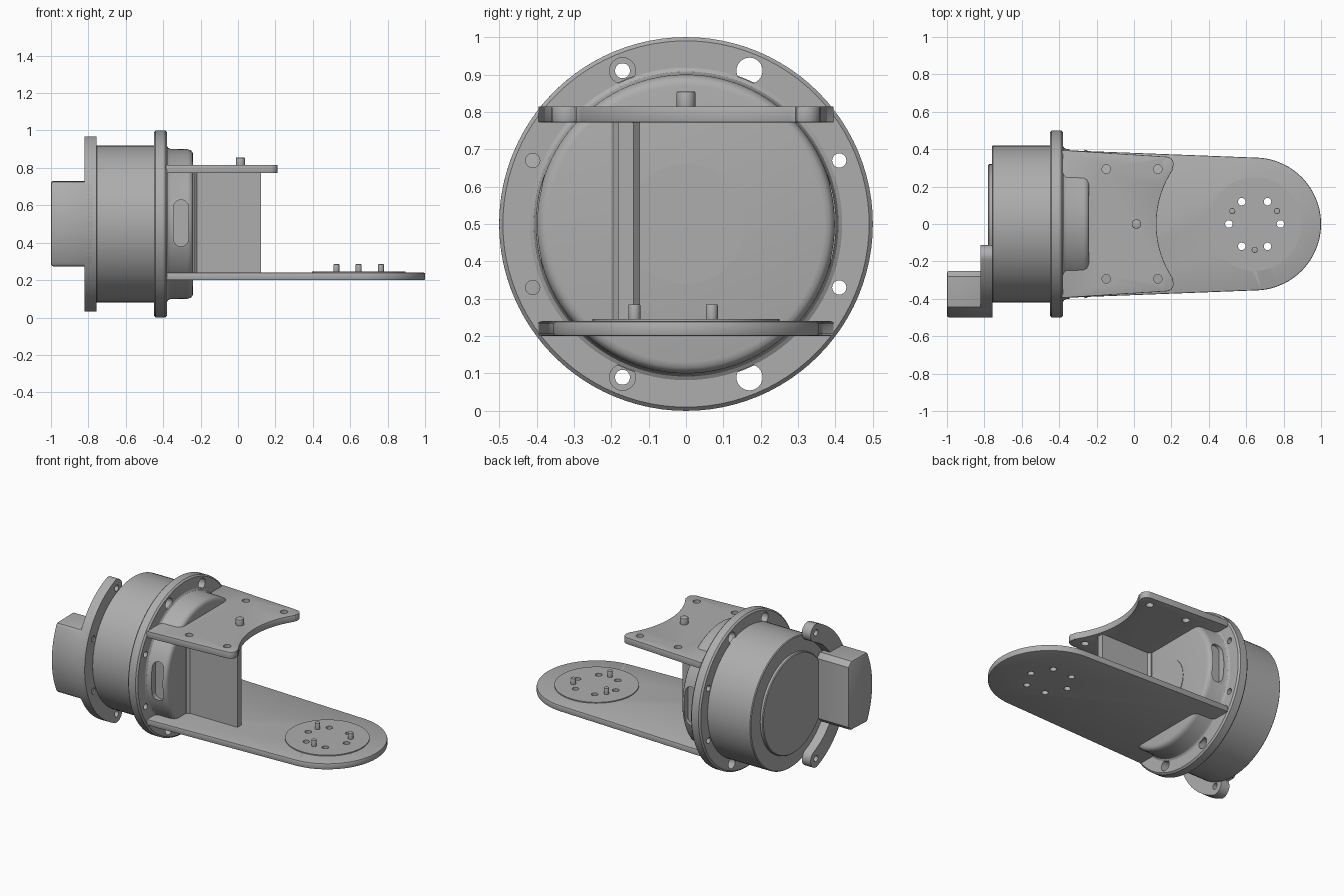
import bpy, bmesh
from math import radians, cos, sin, pi

old = bpy.data.objects.get("Cube")
if old:
    bpy.data.objects.remove(old, do_unlink=True)

AXIS_Z = 0.5      # height of the main motor axis
HUB_X = 0.645     # centre of the rounded end of the long arm

grey = bpy.data.materials.new("machined grey")
grey.use_nodes = True
COLOUR = (0.42, 0.42, 0.42, 1)
grey.diffuse_color = COLOUR
grey.node_tree.nodes["Principled BSDF"].inputs["Base Color"].default_value = COLOUR


def activate(ob):
    bpy.ops.object.select_all(action='DESELECT')
    ob.select_set(True)
    bpy.context.view_layer.objects.active = ob


def finish(bm, name):
    bmesh.ops.remove_doubles(bm, verts=bm.verts, dist=1e-5)
    bmesh.ops.recalc_face_normals(bm, faces=bm.faces)
    mesh = bpy.data.meshes.new(name)
    bm.to_mesh(mesh)
    bm.free()
    mesh.materials.append(grey)
    ob = bpy.data.objects.new(name, mesh)
    bpy.context.collection.objects.link(ob)
    return ob


def arc(cx, cy, r, start, end, steps=24):
    angles = [radians(start + (end - start) * i / steps) for i in range(steps + 1)]
    return [(cx + r * cos(a), cy + r * sin(a)) for a in angles]


def prism(name, outline, axis, lo, hi):
    """Extrude a 2D outline along an axis."""
    place = {'X': lambda a, b: (lo, a, b),
             'Y': lambda a, b: (a, lo, b),
             'Z': lambda a, b: (a, b, lo)}[axis]
    bm = bmesh.new()
    face = bm.faces.new([bm.verts.new(place(a, b)) for a, b in outline])
    out = bmesh.ops.extrude_face_region(bm, geom=[face])
    move = [hi - lo if axis == k else 0 for k in 'XYZ']
    verts = [g for g in out['geom'] if isinstance(g, bmesh.types.BMVert)]
    bmesh.ops.translate(bm, verts=verts, vec=move)
    return finish(bm, name)


def rod(name, a, b, r, axis, lo, hi, sides=24):
    return prism(name, arc(a, b, r, 0, 360 - 360 / sides, sides - 1), axis, lo, hi)


def lathe(name, profile):
    """Spin an (x, radius) profile round the motor axis."""
    bm = bmesh.new()
    verts = [bm.verts.new((x, 0, AXIS_Z + r)) for x, r in profile]
    edges = [bm.edges.new(pair) for pair in zip(verts, verts[1:])]
    bmesh.ops.spin(bm, geom=verts + edges, cent=(0, 0, AXIS_Z), axis=(1, 0, 0),
                   angle=2 * pi, steps=96, use_merge=True)
    return finish(bm, name)


def cut(ob, cutters):
    for c in cutters:
        c.hide_render = True
        mod = ob.modifiers.new("cut", 'BOOLEAN')
        mod.operation = 'DIFFERENCE'
        mod.solver = 'EXACT'
        mod.object = c
        activate(ob)
        bpy.ops.object.modifier_apply(modifier=mod.name)
        bpy.data.objects.remove(c, do_unlink=True)


def smooth(ob, bevel=0.0):
    activate(ob)
    if bevel:
        mod = ob.modifiers.new("bevel", 'BEVEL')
        mod.width = bevel
        mod.segments = 2
        mod.limit_method = 'ANGLE'
        mod.angle_limit = radians(50)
        bpy.ops.object.modifier_apply(modifier=mod.name)
    bpy.ops.object.shade_smooth_by_angle(angle=radians(30))


def ring_point(angle, r=0.444):
    return r * cos(radians(angle)), AXIS_Z + r * sin(radians(angle))


def mirrored(half):
    """Close an outline that is symmetric about y = 0."""
    return half + [(x, -y) for x, y in reversed(half) if abs(y) > 1e-6]


# Motor housing with a raised rear cap
smooth(lathe("motor_housing", [(-0.78, 0), (-0.78, 0.315), (-0.775, 0.32), (-0.76, 0.32),
                               (-0.76, 0.415), (-0.755, 0.42), (-0.44, 0.42), (-0.44, 0)]))

# Mounting flange with eight screw holes
flange = lathe("mounting_flange", [(-0.45, 0), (-0.45, 0.49), (-0.44, 0.5), (-0.39, 0.5),
                                   (-0.38, 0.49), (-0.38, 0)])
holes = []
for base in (0, 180):
    for a, r in ((22.5, 0.019), (-22.5, 0.019), (67.5, 0.035), (-67.5, 0.035)):
        holes.append(rod("hole", *ring_point(base + a), r, 'X', -0.5, -0.3))
cut(flange, holes)
smooth(flange)

# Drum in front of the flange, with a slot on each side
drum = lathe("drum", [(-0.39, 0), (-0.39, 0.418), (-0.38, 0.418), (-0.374, 0.408),
                      (-0.362, 0.402), (-0.27, 0.4), (-0.252, 0.394), (-0.243, 0.384),
                      (-0.24, 0.37), (-0.24, 0)])
slot = arc(-0.305, 0.59, 0.04, 0, 180, 12) + arc(-0.305, 0.42, 0.04, 180, 360, 12)
cut(drum, [prism("slot", slot, 'Y', s * 0.36, s * 0.45) for s in (1, -1)])
smooth(drum)
smooth(rod("drum_boss", 0, AXIS_Z, 0.16, 'X', -0.245, -0.237, 64))

# Crescent bracket round the back of the housing
crescent = (arc(0, AXIS_Z, 0.5, 247.5, 112.5, 48)
            + arc(*ring_point(112.5), 0.057, 112.5, -67.5, 12)[1:-1]
            + arc(0, AXIS_Z, 0.387, 112.5, 247.5, 48)
            + arc(*ring_point(247.5), 0.057, 67.5, -112.5, 12)[1:-1])
bracket = prism("crescent_bracket", crescent, 'X', -0.82, -0.757)
cut(bracket, [rod("hole", *ring_point(a), 0.02, 'X', -0.9, -0.7)
              for a in (112.5, 157.5, 202.5, 247.5)])
smooth(bracket)

# Connector block with a curved outer wall
block = [(-0.25, 0.70), (-0.28, 0.73)] + arc(0, AXIS_Z, 0.5, 153, 207, 24) \
        + [(-0.28, 0.28), (-0.25, 0.31)]
connector = prism("connector_block", block, 'X', -1.0, -0.765)
smooth(connector, 0.012)
for a in (157.5, 202.5):
    smooth(rod("connector_screw", *ring_point(a, 0.45), 0.02, 'X', -0.99, -0.999))

# Long lower arm with a round end and six drive holes
arm = prism("lower_arm", mirrored([(-0.385, 0.395)] + arc(HUB_X, 0, 0.355, 87, 0, 32)),
            'Z', 0.2, 0.24)
smooth(arm, 0.006)
pad = rod("hub_pad", HUB_X, 0, 0.25, 'Z', 0.235, 0.246, 64)
for part in (arm, pad):
    cut(part, [rod("hole", *arc(HUB_X, 0, 0.138, a, a, 1)[0], 0.02, 'Z', 0.1, 0.3)
               for a in range(0, 360, 60)])
    smooth(part)
for a in (30, 150, 270):
    smooth(rod("hub_pin", *arc(HUB_X, 0, 0.138, a, a, 1)[0], 0.016, 'Z', 0.23, 0.285), 0.003)

# Short upper plate with a concave front edge
plate = prism("upper_plate", mirrored([(-0.385, 0.395)] + arc(0.172, 0.32, 0.04, 87, -35, 8)
                                      + arc(HUB_X, 0, 0.525, 146, 180, 20)),
              'Z', 0.772, 0.815)
smooth(plate, 0.006)
cut(plate, [rod("hole", x, s * 0.293, 0.023, 'Z', 0.7, 0.9)
            for x in (-0.148, 0.127) for s in (1, -1)])
smooth(plate)
smooth(rod("plate_pin", 0.013, 0, 0.025, 'Z', 0.8, 0.855), 0.004)

# Upright web joining both plates, flared where it meets the drum
web = [(-0.25, -0.195), (-0.235, -0.195), (-0.22, -0.18), (0.122, -0.18),
       (0.122, -0.14), (-0.22, -0.14), (-0.235, -0.125), (-0.25, -0.125)]
smooth(prism("upright_web", web, 'Z', 0.23, 0.78))
